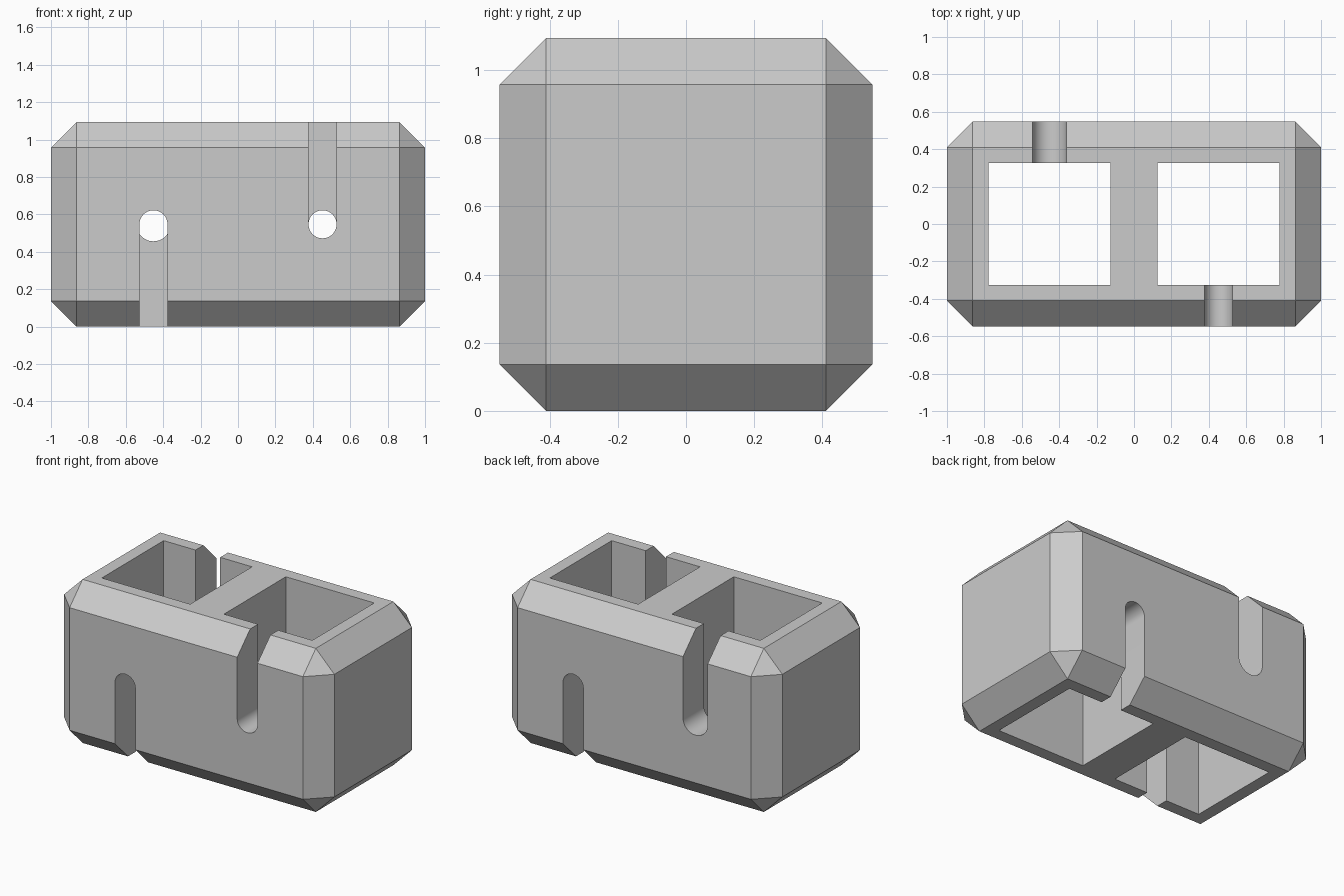
import bpy
import bmesh
from math import pi, cos, sin, radians

default_cube = bpy.data.objects.get("Cube")
if default_cube:
    bpy.data.objects.remove(default_cube, do_unlink=True)

HEIGHT = 1.094
HALF_DEPTH = HEIGHT / 2
MID_Z = HEIGHT / 2
CHAMFER = 0.137
CELL_X, CELL_HALF = 0.452, 0.327

grey = bpy.data.materials.new("plain grey")
grey.use_nodes = True
colour = (0.6, 0.6, 0.6, 1)
grey.diffuse_color = colour
grey.node_tree.nodes["Principled BSDF"].inputs["Base Color"].default_value = colour


def add_object(name, bm):
    bmesh.ops.recalc_face_normals(bm, faces=bm.faces)
    mesh = bpy.data.meshes.new(name)
    bm.to_mesh(mesh)
    bm.free()
    mesh.materials.append(grey)
    obj = bpy.data.objects.new(name, mesh)
    bpy.context.collection.objects.link(obj)
    return obj


def box(name, centre, size, chamfer=0):
    bm = bmesh.new()
    bmesh.ops.create_cube(bm, size=1)
    bmesh.ops.scale(bm, vec=size, verts=bm.verts)
    bmesh.ops.translate(bm, vec=centre, verts=bm.verts)
    if chamfer:
        bmesh.ops.bevel(bm, geom=bm.edges[:], offset=chamfer,
                        segments=1, affect='EDGES', profile=0.5)
    return add_object(name, bm)


def slot(name, x, side, opening, radius, steps=24):
    """Round-ended slot through one wall, open up (1) or down (-1)."""
    bm = bmesh.new()
    y_in, y_out = side * (CELL_HALF - 0.1), side * (HALF_DEPTH + 0.1)
    end_z = MID_Z + opening * HEIGHT
    outline = [(x - radius, end_z)]
    for i in range(steps + 1):
        a = pi - pi * i / steps
        outline.append((x + radius * cos(a), MID_Z - opening * radius * sin(a)))
    outline.append((x + radius, end_z))
    face = bm.faces.new([bm.verts.new((px, y_in, pz)) for px, pz in outline])
    sweep = bmesh.ops.extrude_face_region(bm, geom=[face])
    verts = [v for v in sweep["geom"] if isinstance(v, bmesh.types.BMVert)]
    bmesh.ops.translate(bm, vec=(0, y_out - y_in, 0), verts=verts)
    return add_object(name, bm)


# Chamfered block
body = box("block_body", (0, 0, MID_Z), (2, HEIGHT, HEIGHT), CHAMFER)

# Square wells and wall slots
cutters = []
for s, label in ((1, "left"), (-1, "right")):
    cutters.append(box(label + "_well_cutter", (s * CELL_X, 0, MID_Z),
                       (2 * CELL_HALF, 2 * CELL_HALF, 2 * HEIGHT)))
    cutters.append(slot(label + "_front_slot_cutter", s * CELL_X, -1, s, 0.075))
    back_radius = 0.075 if s > 0 else 0.091
    cutters.append(slot(label + "_back_slot_cutter", s * CELL_X, 1, -s, back_radius))

bpy.context.view_layer.objects.active = body
for cutter in cutters:
    cutter.hide_render = True
    cut = body.modifiers.new(cutter.name, 'BOOLEAN')
    cut.operation = 'DIFFERENCE'
    cut.solver = 'EXACT'
    cut.object = cutter
    bpy.ops.object.modifier_apply(modifier=cut.name)
for cutter in cutters:
    bpy.data.objects.remove(cutter, do_unlink=True)

# Smooth slot ends, crisp edges elsewhere
bpy.ops.object.select_all(action='DESELECT')
body.select_set(True)
bpy.ops.object.shade_smooth_by_angle(angle=radians(20))
